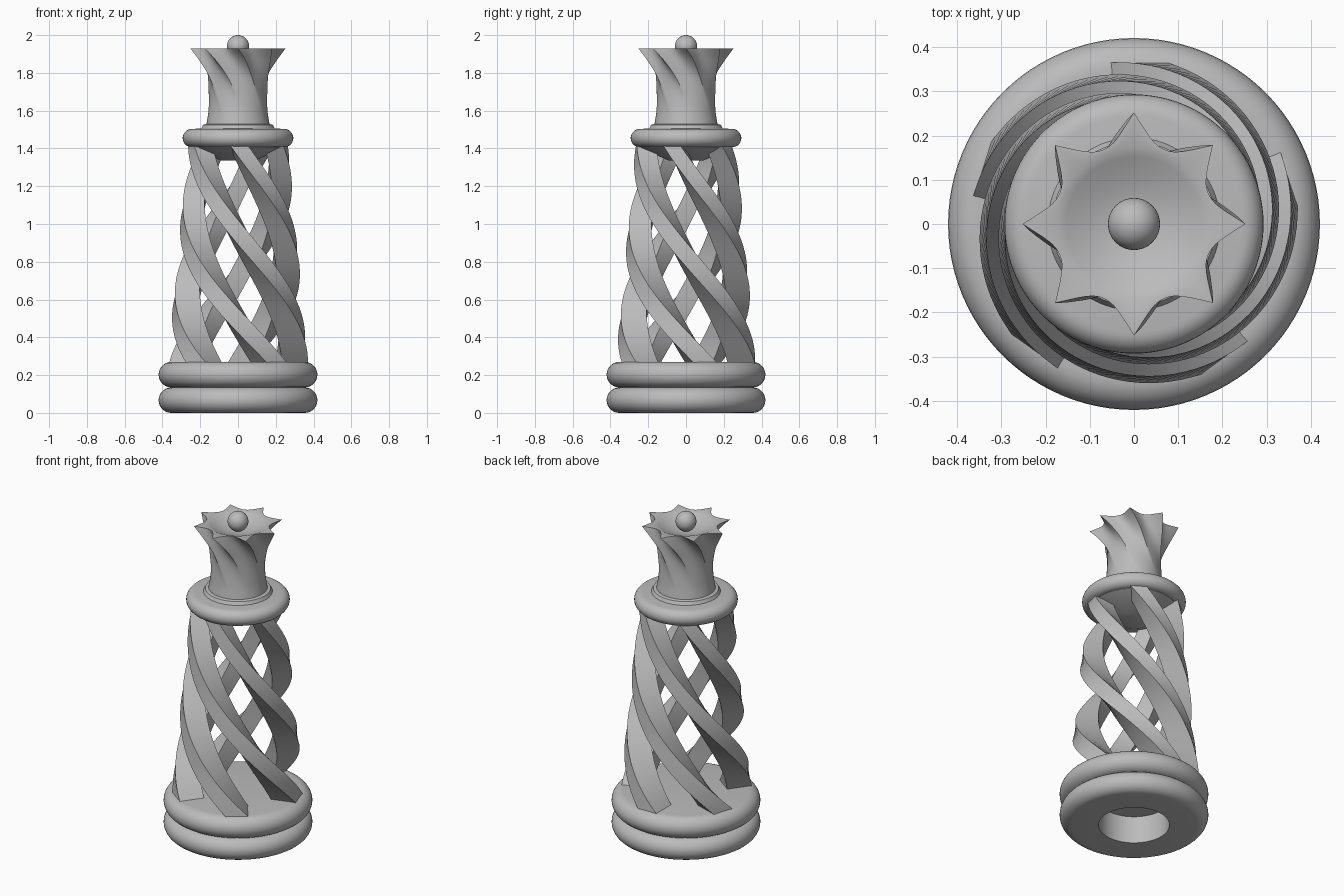
import bpy, bmesh
from math import sin, cos, pi, radians

if "Cube" in bpy.data.objects:
    bpy.data.objects.remove(bpy.data.objects["Cube"])

grey = bpy.data.materials.new("plain grey")
grey.use_nodes = True
grey.diffuse_color = (0.5, 0.5, 0.5, 1)
grey.node_tree.nodes["Principled BSDF"].inputs["Base Color"].default_value = (0.5, 0.5, 0.5, 1)


def finish(name, bm, angle=35):
    bmesh.ops.recalc_face_normals(bm, faces=bm.faces[:])
    mesh = bpy.data.meshes.new(name)
    bm.to_mesh(mesh)
    bm.free()
    mesh.materials.append(grey)
    obj = bpy.data.objects.new(name, mesh)
    bpy.context.collection.objects.link(obj)
    bpy.ops.object.select_all(action='DESELECT')
    obj.select_set(True)
    bpy.context.view_layer.objects.active = obj
    bpy.ops.object.shade_smooth_by_angle(angle=radians(angle))
    return obj


def loft(name, rings, angle=35):
    """Skin a stack of equal closed rings and cap both ends."""
    bm = bmesh.new()
    rows = [[bm.verts.new(p) for p in ring] for ring in rings]
    for a, b in zip(rows, rows[1:]):
        for i in range(len(a)):
            j = (i + 1) % len(a)
            bm.faces.new((a[i], a[j], b[j], b[i]))
    bm.faces.new(rows[0])
    bm.faces.new(rows[-1])
    return finish(name, bm, angle)


def circle(r, z, n=96):
    return [(r * cos(2 * pi * i / n), r * sin(2 * pi * i / n), z) for i in range(n)]


def lathe(name, profile):
    return loft(name, [circle(r, z) for r, z in profile])


def half_round(r, z, size, n=14):
    """Outward bulge running from bottom to top."""
    return [(r + size * cos(t), z + size * sin(t))
            for t in (-pi / 2 + pi * i / n for i in range(n + 1))]


def interp(table, z):
    """Smooth curve through (z, value) points."""
    for k in range(len(table) - 1):
        (z0, a), (z1, b) = table[k], table[k + 1]
        if z <= z1 or k == len(table) - 2:
            pa = table[max(k - 1, 0)]
            pb = table[min(k + 2, len(table) - 1)]
            h = z1 - z0
            ma = (b - pa[1]) / (z1 - pa[0]) * h
            mb = (pb[1] - a) / (pb[0] - z0) * h
            t = (z - z0) / h
            return ((2*t**3 - 3*t*t + 1) * a + (t**3 - 2*t*t + t) * ma
                    + (3*t*t - 2*t**3) * b + (t**3 - t*t) * mb)


# Base of two rounded discs with a socket underneath
lathe("base", [(0.2, 0.17), (0.2, 0.0)]
      + half_round(0.353, 0.0675, 0.0675) + half_round(0.353, 0.2025, 0.0675)[1:])

# Five tapering, twisted ribs
FOOT, HEAD, STEPS = 0.265, 1.44, 48
section = [(0.22, 0.055), (0.365, 0.055), (0.365, -0.075), (0.22, -0.075)]
for k in range(5):
    rings = []
    for i in range(STEPS + 1):
        z = FOOT + (HEAD - FOOT) * i / STEPS
        a = radians(90 + 72 * k - 154 * (z - FOOT))
        s = 1 - 0.245 * (z - FOOT)
        rings.append([(s * (u * cos(a) - v * sin(a)), s * (u * sin(a) + v * cos(a)), z)
                      for u, v in section])
    loft(f"twisted_rib_{k + 1}", rings)

# Collar with a conical underside and a small step on top
lathe("collar", [(0.09, 1.335), (0.245, 1.405)]
      + half_round(0.245, 1.455, 0.048)
      + [(0.195, 1.506), (0.185, 1.525), (0.165, 1.53)])

# Fluted crown: round at the foot, twisting out to eight points, with a dished top
tip = [(1.52, 0.168), (1.6, 0.157), (1.7, 0.156), (1.79, 0.172), (1.87, 0.211), (1.93, 0.252)]
valley = [(1.52, 0.168), (1.6, 0.156), (1.7, 0.149), (1.79, 0.152), (1.87, 0.165), (1.93, 0.182)]
PER = 16
rings = []
for i in range(33):
    z = 1.52 + 0.41 * i / 32
    R, v = interp(tip, z), interp(valley, z)
    ring = []
    for j in range(8 * PER):
        u = abs(1 - 2 * (j % PER) / PER)
        r = v + (R - v) * u ** 2.2
        a = 2 * pi * j / (8 * PER) + radians(170) * (1.93 - z)
        ring.append((r * cos(a), r * sin(a), z))
    rings.append(ring)
for i in range(9):
    t = i / 8
    rings.append(circle(0.173 * (1 - t) + 0.01 * t, 1.93 - 0.05 * sin(t * pi / 2), 8 * PER))
loft("crown", rings, 40)

# Ball in the middle of the crown
bm = bmesh.new()
bmesh.ops.create_uvsphere(bm, u_segments=32, v_segments=20, radius=0.059)
bmesh.ops.translate(bm, verts=bm.verts[:], vec=(0, 0, 1.941))
finish("crown_ball", bm)
